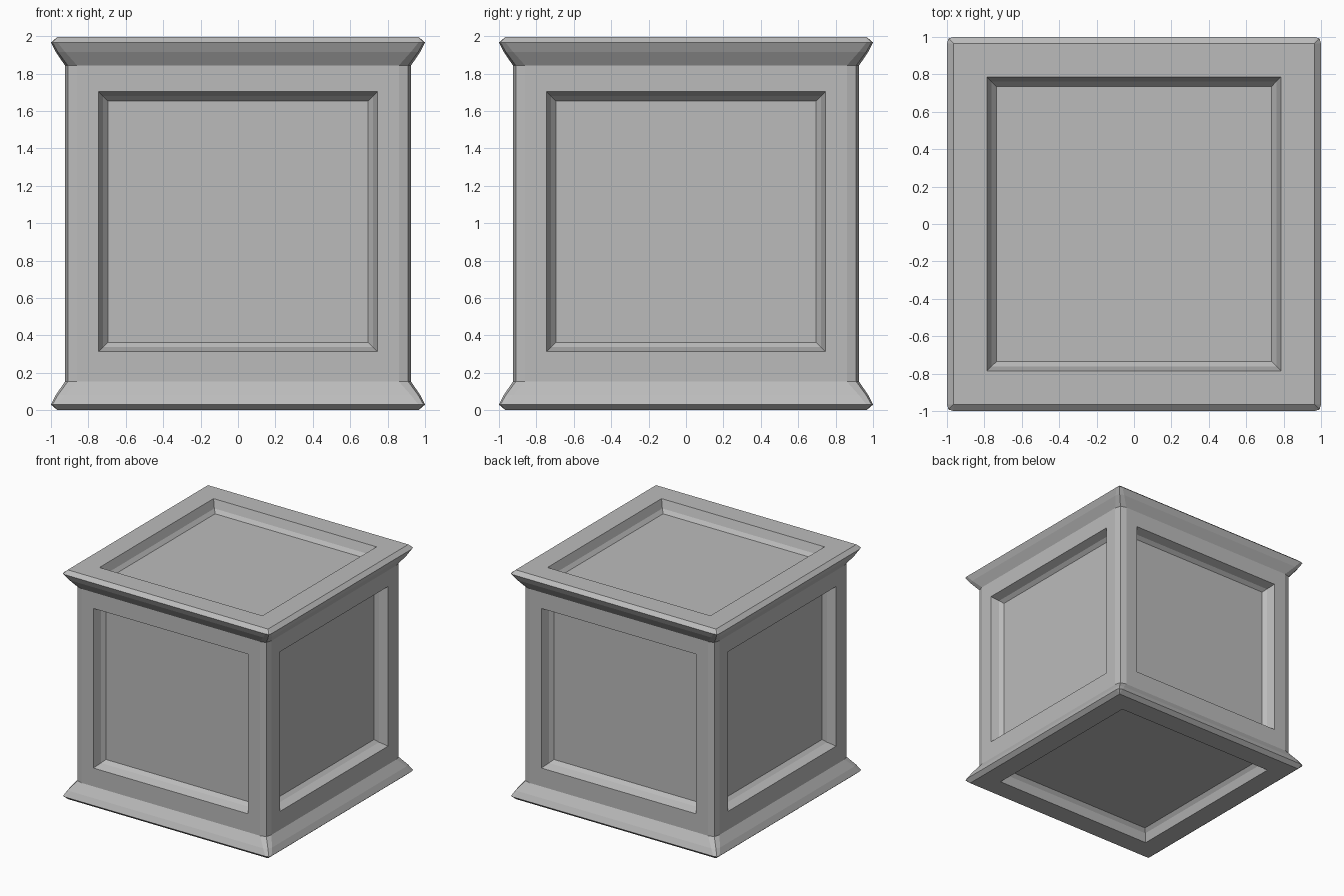
import bpy
import bmesh
from math import pi
from mathutils import Matrix, Vector

cube = bpy.data.objects.get("Cube")
if cube:
    bpy.data.objects.remove(cube, do_unlink=True)

HEIGHT = 1.996
WALL = 0.925        # half width of the body
CUT = 0.065         # corner bevel of the body
RIM = 0.153         # height of each moulding
FLAT = 0.965        # half width of the lid and floor faces

GREY = (0.5, 0.5, 0.5, 1.0)
grey = bpy.data.materials.new("plain grey")
grey.use_nodes = True
grey.diffuse_color = GREY
grey.node_tree.nodes["Principled BSDF"].inputs["Base Color"].default_value = GREY


def finish(bm, name):
    """Turn a bmesh into a flat shaded object."""
    bmesh.ops.remove_doubles(bm, verts=bm.verts, dist=0.0001)
    mesh = bpy.data.meshes.new(name)
    bm.to_mesh(mesh)
    bm.free()
    mesh.materials.append(grey)
    obj = bpy.data.objects.new(name, mesh)
    bpy.context.collection.objects.link(obj)
    return obj


def bridge(bm, lower, upper, skip=None):
    """Join two loops with quads, leaving out every skip-th one."""
    n = len(lower)
    for i in range(n):
        if skip and i % skip == skip - 1:
            continue
        j = (i + 1) % n
        bm.faces.new((lower[i], lower[j], upper[j], upper[i]))


def square_loop(bm, r, cut, z):
    """Square section whose corners carry a two-segment bevel."""
    corner = (Vector((r, r - cut, z)),
              Vector((r - cut * 0.23, r - cut * 0.23, z)),
              Vector((r - cut, r, z)))
    return [bm.verts.new(Matrix.Rotation(k * pi / 2, 3, 'Z') @ p)
            for k in range(4) for p in corner]


def moulding(name, top):
    """Flared rim around the floor or the lid."""
    profile = [(FLAT, 0.0, 0.0), (1.0, 0.035, 0.03),
               (0.975, 0.05, 0.08), (WALL, CUT, RIM)]
    bm = bmesh.new()
    loops = [square_loop(bm, r, c, HEIGHT - z if top else z) for r, c, z in profile]
    if top:
        loops.reverse()
    for a, b in zip(loops, loops[1:]):
        bridge(bm, a, b)
    return finish(bm, name)


def recessed_panel(name, frame, outer, opening, matrix, shift=0.0):
    """Frame with a two-step recess; local z points out of the panel."""
    bm = bmesh.new()
    rings = [(outer[0], outer[1], 0.0, 0.0)]
    for inset, depth in ((0.0, 0.0), (0.024, 0.07), (0.05, 0.1)):
        rings.append((opening[0] - inset, opening[1] - inset, shift, -depth))
    loops = []
    for w, h, lift, z in rings:
        loops.append([bm.verts.new((sx * w, sy * h + lift, z))
                      for sx, sy in ((-1, -1), (1, -1), (1, 1), (-1, 1))])
    for a, b in zip(loops, loops[1:]):
        bridge(bm, a, b)
    bm.faces.new(loops[-1])
    bm.transform(matrix @ Matrix.Translation((0, 0, frame)))
    return finish(bm, name)


# Mouldings
moulding("base_moulding", False)
moulding("lid_moulding", True)

# Bevelled corner posts
bm = bmesh.new()
bridge(bm, square_loop(bm, WALL, CUT, RIM),
       square_loop(bm, WALL, CUT, HEIGHT - RIM), skip=3)
finish(bm, "corner_posts")

# Side panels
centre = Matrix.Translation((0, 0, HEIGHT / 2))
wall_size = (WALL - CUT, HEIGHT / 2 - RIM)
for k, side in enumerate(("front", "left", "back", "right")):
    turn = Matrix.Rotation(k * pi / 2, 4, 'Z') @ Matrix.Rotation(pi / 2, 4, 'X')
    recessed_panel(side + "_panel", WALL, wall_size, (0.745, 0.695), centre @ turn, 0.01)

# Lid and floor panels
for name, angle in (("lid_panel", 0), ("floor_panel", pi)):
    recessed_panel(name, HEIGHT / 2, (FLAT, FLAT), (0.785, 0.785),
                   centre @ Matrix.Rotation(angle, 4, 'X'))
